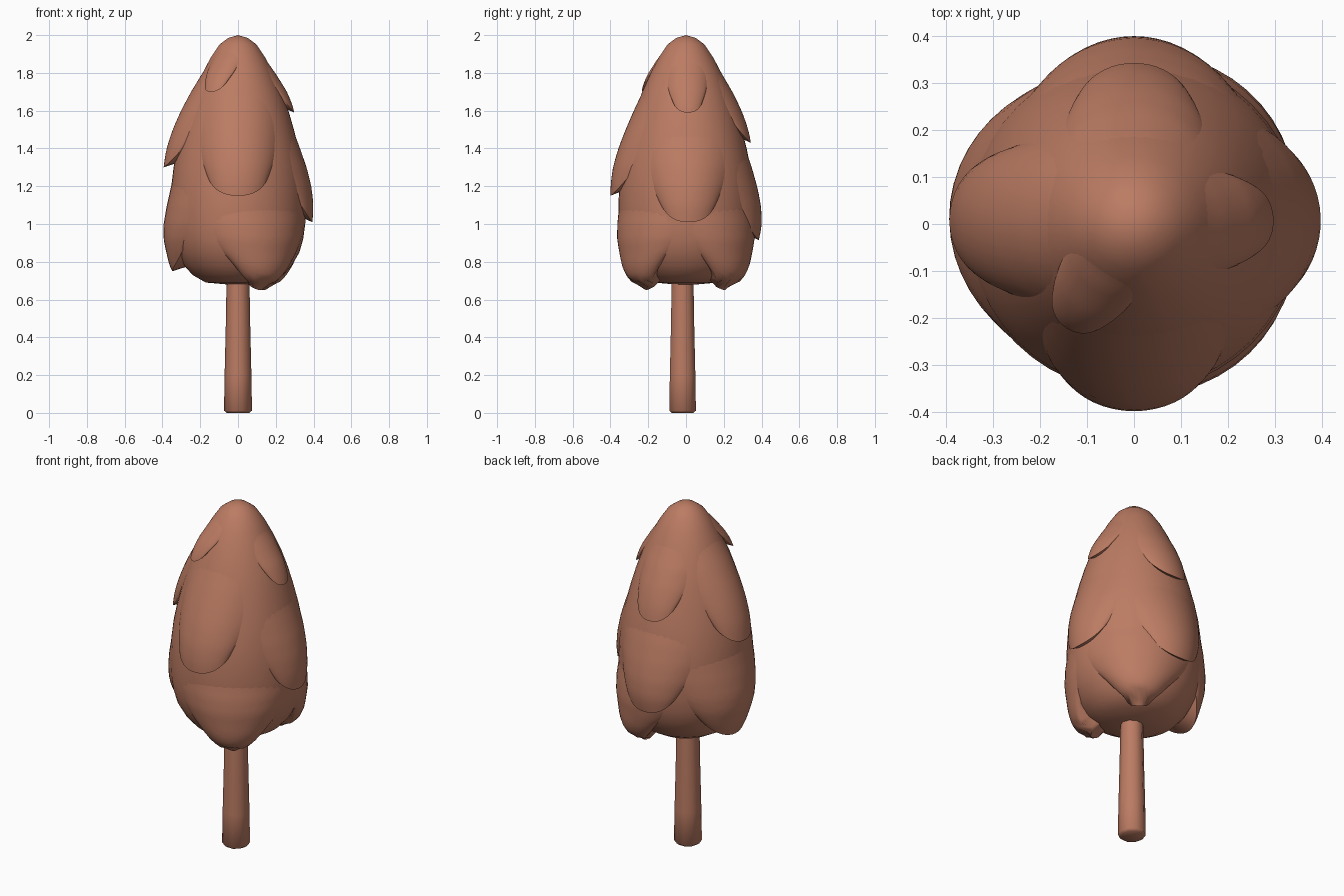
import bpy, bmesh, math

if "Cube" in bpy.data.objects:
    bpy.data.objects.remove(bpy.data.objects["Cube"])

mat = bpy.data.materials.new("clay brown")
mat.diffuse_color = (0.50, 0.20, 0.125, 1)
mat.use_nodes = True
mat.node_tree.nodes["Principled BSDF"].inputs["Base Color"].default_value = mat.diffuse_color

# Crown profile: (height, radius), top to bottom
PROFILE = [(2.0, 0), (1.985, .052), (1.95, .098), (1.88, .145), (1.8, .187), (1.7, .232),
           (1.6, .267), (1.5, .296), (1.4, .321), (1.3, .341), (1.2, .353), (1.1, .358),
           (1.0, .356), (.92, .345), (.85, .325), (.78, .285), (.73, .24), (.69, .17), (.675, 0)]


def core(z):
    for (z0, r0), (z1, r1) in zip(PROFILE, PROFILE[1:]):
        if z0 >= z >= z1:
            return r0 + (r1 - r0) * (z0 - z) / (z0 - z1)
    return 0


def finish(name, bm, angle=45):
    bmesh.ops.remove_doubles(bm, verts=bm.verts, dist=1e-5)
    bmesh.ops.recalc_face_normals(bm, faces=bm.faces)
    me = bpy.data.meshes.new(name)
    bm.to_mesh(me)
    bm.free()
    ob = bpy.data.objects.new(name, me)
    bpy.context.collection.objects.link(ob)
    me.materials.append(mat)
    bpy.ops.object.select_all(action='DESELECT')
    ob.select_set(True)
    bpy.context.view_layer.objects.active = ob
    bpy.ops.object.shade_smooth_by_angle(angle=math.radians(angle))
    return ob


def skin(bm, rows, closed):
    rows = [[bm.verts.new(p) for p in row] for row in rows]
    n = len(rows[0])
    for a, b in zip(rows, rows[1:]):
        for i in range(n if closed else n - 1):
            j = (i + 1) % n
            bm.faces.new((a[i], b[i], b[j], a[j]))
    return rows


def ring(r, z, n, cx=0, cy=0):
    return [(cx + r * math.cos(2 * math.pi * i / n), cy + r * math.sin(2 * math.pi * i / n), z)
            for i in range(n)]


# Crown body
bm = bmesh.new()
skin(bm, [ring(r, z, 48) for z, r in PROFILE], True)
finish("crown", bm, 80)

# Trunk
bm = bmesh.new()
rows = skin(bm, [ring(r, z, 10, 0, -.018) for z, r in
                 [(0, .06), (.012, .074), (.2, .071), (.45, .065), (.74, .06)]], True)
bm.faces.new(rows[0])
bm.faces.new(rows[-1])
finish("trunk", bm, 50)


# Overlapping leaf tufts: each swells smoothly out of the crown, then ends in a U-shaped lip
def tuft(name, deg, lip_z, half_w, lift, height, rise=.11, power=2.4):
    N, M = 20, 16
    mid = math.radians(deg)
    spread = half_w / max(core(lip_z), .26)
    rows = []
    for k in range(M + 2):
        v = min(k / M, 1)
        row = []
        for i in range(N + 1):
            u = -1 + 2 * i / N
            bottom = lip_z + rise * abs(u) ** power
            z = lip_z + height + (bottom - lip_z - height) * v
            w = 1 - u * u
            base = core(z)
            if z < .85:  # low tufts hang below the crown
                base += (core(.85) - base) * .6 * w
            swell = math.sin(math.pi * .6 * v ** 1.3) * w ** (2 - 1.2 * v * v)
            r = base - .004 - .006 * v + (lift + .01) * swell
            if k > M:  # underside returns into the crown
                z = max(z + .03, .71)
                r = core(z) - .03
            a = mid + u * spread * (1 + 1.1 * (1 - v ** 1.5))
            row.append((r * math.cos(a), r * math.sin(a), z))
        rows.append(row)
    bm = bmesh.new()
    skin(bm, rows, False)
    finish(name, bm, 50)


TUFTS = [(-123, 1.70, .11, .035, .24), (2, 1.59, .11, .03, .30), (90, 1.43, .15, .032, .42),
         (178, 1.30, .16, .056, .55), (-90, 1.15, .18, .046, .58), (2, 1.01, .16, .04, .50),
         (90, .915, .17, .044, .48), (173, .75, .16, .055, .50, .12, 2),
         (-61, .65, .16, .05, .46, .15, 1.8), (56, .65, .16, .055, .46, .15, 1.8)]
for n, t in enumerate(TUFTS):
    tuft(f"leaf_tuft_{n + 1}", *t)
